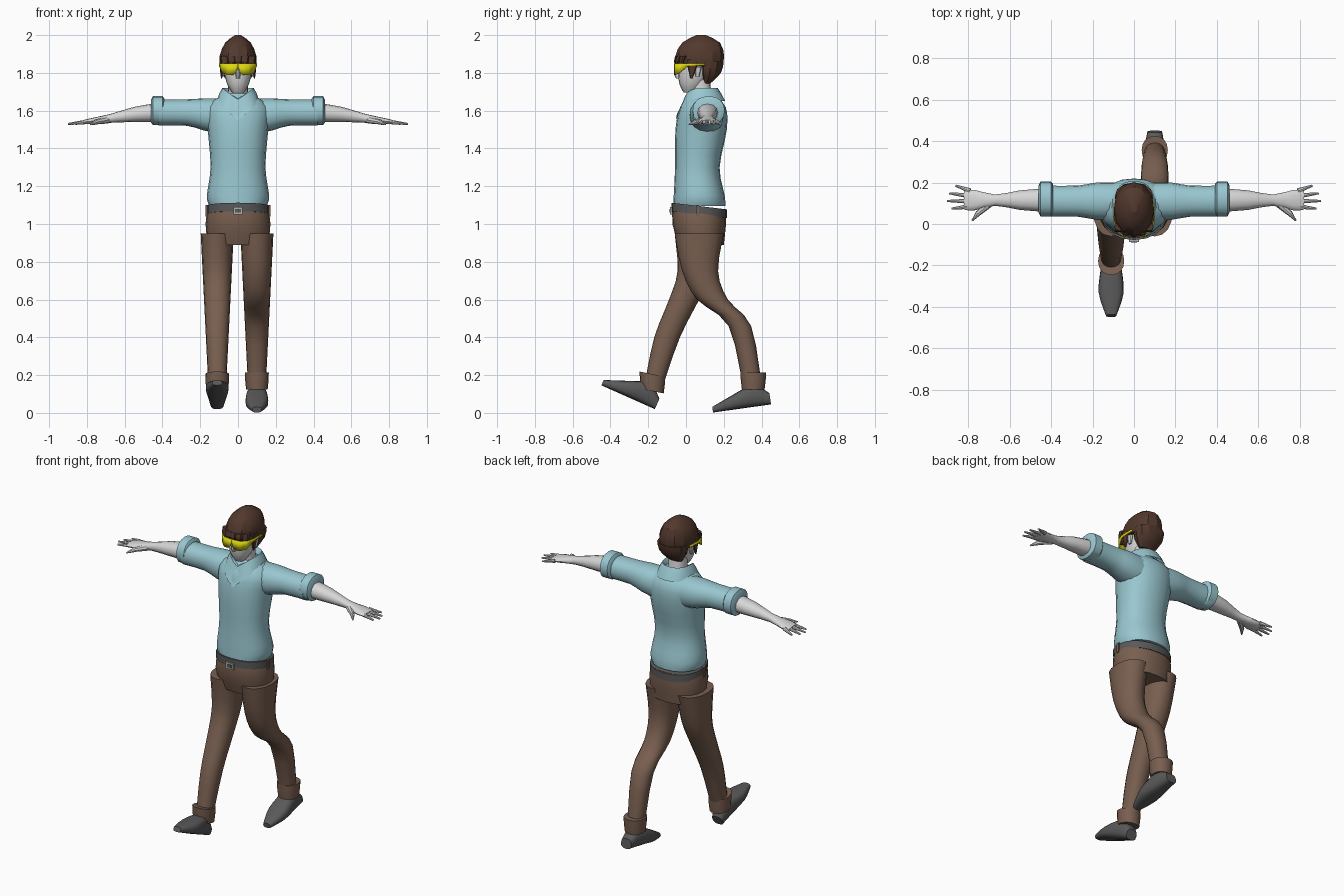
import bpy, bmesh
from math import sin, cos, pi, radians, copysign
from mathutils import Matrix, Vector

cube = bpy.data.objects.get("Cube")
if cube:
    bpy.data.objects.remove(cube, do_unlink=True)


def material(name, *colour):
    mat = bpy.data.materials.new(name)
    mat.use_nodes = True
    mat.diffuse_color = (*colour, 1)
    shader = mat.node_tree.nodes["Principled BSDF"]
    shader.inputs["Base Color"].default_value = (*colour, 1)
    return mat


skin = material("pale skin", .68, .68, .68)
shirt = material("light blue cloth", .32, .57, .63)
trousers = material("brown cloth", .19, .115, .08)
hair = material("dark brown hair", .085, .04, .026)
leather = material("dark grey leather", .1, .1, .1)
metal = material("buckle grey", .42, .42, .42)
yellow = material("yellow lens", .72, .68, .005)


def finish(name, bm, mat, mirror=False, angle=40):
    """Turn a bmesh into a shaded object, optionally mirrored across x."""
    bmesh.ops.recalc_face_normals(bm, faces=bm.faces)
    mesh = bpy.data.meshes.new(name)
    bm.to_mesh(mesh)
    bm.free()
    mesh.materials.append(mat)
    mesh.shade_smooth()
    mesh.set_sharp_from_angle(angle=radians(angle))
    obj = bpy.data.objects.new(name, mesh)
    bpy.context.scene.collection.objects.link(obj)
    if mirror:
        obj.modifiers.new("mirror", "MIRROR").use_mirror_merge = False
    return obj


def smooth_rings(rings, steps):
    """Add rings between the given ones along a smooth spline."""
    keys = [Vector(ring) for ring in rings]
    result = []
    for i in range(len(keys) - 1):
        start, end = keys[i], keys[i + 1]
        before = keys[max(i - 1, 0)]
        after = keys[min(i + 2, len(keys) - 1)]
        for step in range(steps):
            t = step / steps
            bend = (end - before) * (1 - t) - (after - start) * t
            straight = start.lerp(end, t * t * (3 - 2 * t))
            result.append(straight + bend * t * (1 - t) / 2)
    return result + [keys[-1]]


def loft(name, mat, rings, axis="z", side=0, sides=16, power=2.2, steps=1,
         tilt=0, droop=0, mirror=False, angle=40, place=None, caps=True):
    """Skin superellipse rings; side is the fixed coordinate of the centre line."""
    bm = bmesh.new()
    loops = []
    for i, (p, q, wide, deep) in enumerate(smooth_rings(rings, steps)):
        loop = []
        for k in range(sides):
            turn = 2 * pi * k / sides
            c, s = cos(turn), sin(turn)
            u = wide * copysign(abs(c) ** (2 / power), c)
            v = deep * copysign(abs(s) ** (2 / power), s)
            if axis == "z":
                sag = droop * (i + 1) * (1 - abs(c)) if s < 0 else 0
                point = (side + u, p + v, q + tilt * v - sag)
            elif axis == "x":
                point = (p, side + u, q + v)
            else:
                point = (side + u, p, q + v)
            loop.append(bm.verts.new(point))
        loops.append(loop)
    for low, high in zip(loops, loops[1:]):
        for k in range(sides):
            bm.faces.new((low[k - 1], low[k], high[k], high[k - 1]))
    if caps:
        bm.faces.new(loops[0])
        bm.faces.new(loops[-1])
    if place:
        bm.transform(place)
    return finish(name, bm, mat, mirror, angle)


def box(name, mat, centre, size, mirror=False):
    bm = bmesh.new()
    bmesh.ops.create_cube(bm, size=1)
    bm.transform(Matrix.Translation(centre) @ Matrix.Diagonal((*size, 1)))
    finish(name, bm, mat, mirror)


def rod(name, mat, start, end, thick, thin):
    """Tapered rod between two points, mirrored to the other side."""
    start, end = Vector(start), Vector(end)
    span = end - start
    bm = bmesh.new()
    bmesh.ops.create_cone(bm, cap_ends=True, segments=8, radius1=thick,
                          radius2=thin, depth=span.length)
    turn = span.to_track_quat("Z", "Y").to_matrix().to_4x4()
    bm.transform(Matrix.Translation((start + end) / 2) @ turn)
    finish(name, bm, mat, mirror=True)


# Hips
loft("hips", trousers, [(.07, 1.08, .16, .14), (.07, 1, .172, .142),
                        (.08, .89, .16, .12)], sides=20, steps=2)


# Striding legs with turned-up cuffs and pitched shoes
def stride(name, x, path, cuff, cuff_tilt, heel, pitch):
    loft(name + "_leg", trousers, [(y, z, .04 + .05 * z, depth) for y, z, depth in path],
         side=x, steps=3)
    y, z = cuff
    loft(name + "_cuff", trousers, [(y, z, .057, .06), (y, z + .05, .062, .066),
                                    (y, z + .09, .063, .068)], side=x, tilt=cuff_tilt)
    profile = [(0, .06, .035), (.08, .115, .05), (.2, .075, .06), (.31, .03, .025)]
    place = Matrix.Translation((x, *heel)) @ Matrix.Rotation(radians(pitch), 4, "X")
    loft(name + "_shoe", leather,
         [(-along, height / 2, wide, height / 2) for along, height, wide in profile],
         axis="y", power=2.8, steps=3, place=place)


stride("right", -.11,
       [(.07, .95, .13), (.05, .75, .095), (-.01, .6, .08), (-.1, .4, .068), (-.17, .15, .05)],
       cuff=(-.178, .115), cuff_tilt=-.2, heel=(-.165, .02), pitch=-24)
stride("left", .1,
       [(.07, .95, .13), (.075, .75, .095), (.14, .6, .082), (.285, .46, .06), (.35, .15, .05)],
       cuff=(.356, .123), cuff_tilt=0, heel=(.45, .045), pitch=8)

# Belt with buckle and loops
loft("belt", leather, [(.07, z, .165, .147) for z in (1.05, 1.095)], sides=20, tilt=-.12)
box("buckle", metal, (0, -.079, 1.07), (.05, .014, .04))
box("buckle_slot", leather, (0, -.085, 1.07), (.03, .006, .02))
box("belt_loop", trousers, (.163, .06, 1.07), (.016, .016, .06), mirror=True)

# Shirt body, sleeves and rolled cuffs
loft("shirt_body", shirt, [
    (.07, 1.095, .152, .138), (.07, 1.15, .165, .135), (.06, 1.3, .145, .118),
    (.08, 1.5, .16, .136), (.09, 1.62, .165, .12), (.085, 1.69, .07, .06)],
    sides=20, steps=3)
loft("sleeve", shirt, [
    (.08, 1.57, .09, .095), (.18, 1.58, .09, .085), (.27, 1.59, .075, .07),
    (.42, 1.59, .075, .069)], axis="x", side=.11, steps=2, mirror=True)
loft("sleeve_cuff", shirt, [
    (.39, 1.597, .072, .066), (.4, 1.6, .085, .077), (.45, 1.6, .085, .077),
    (.46, 1.597, .065, .06)], axis="x", side=.12, mirror=True)

# Draped collar, dropping to a point at the front
loft("collar", shirt, [
    (.08, 1.65, .056, .056), (.08, 1.705, .07, .072), (.08, 1.72, .083, .088),
    (.08, 1.69, .1, .107), (.077, 1.65, .113, .131)],
    sides=20, droop=.02, caps=False)

# Forearms, palms and fingers
loft("forearm_and_palm", skin, [
    (.43, 1.59, .056, .05), (.55, 1.58, .047, .04), (.67, 1.56, .027, .024),
    (.77, 1.545, .05, .017), (.82, 1.54, .045, .01)],
    axis="x", side=.115, sides=12, steps=2, mirror=True)
for i, tip in enumerate((.86, .89, .9, .88)):
    rod("finger_%d" % i, skin, (.79, .16 - .025 * i, 1.542),
        (tip, .185 - .037 * i, 1.53), .0125, .005)
rod("thumb_base", skin, (.69, .105, 1.552), (.755, .048, 1.54), .02, .013)
rod("thumb_tip", skin, (.75, .053, 1.54), (.78, .016, 1.527), .014, .004)

# Neck, head, nose and ears
loft("neck", skin, [(.09, 1.62, .055, .055), (.07, 1.79, .052, .052)])
loft("head", skin, [(.02, 1.695, .03, .032), (.03, 1.74, .058, .065),
                    (.05, 1.82, .075, .093), (.065, 1.92, .07, .09)], steps=2)
loft("nose", skin, [(-.04, 1.77, .01, .012), (-.043, 1.79, .013, .02),
                    (-.038, 1.845, .007, .01)], sides=8)
loft("ear", skin, [(.06, 1.78, .006, .01), (.065, 1.83, .012, .018)],
     side=.08, sides=8, mirror=True)

# Hair: crown, nape, side locks and fringe strands
loft("hair_crown", hair, [
    (.075, 1.835, .094, .117), (.073, 1.89, .097, .129), (.08, 1.96, .068, .1),
    (.08, 2, .015, .025)], sides=12, steps=2, angle=25)
loft("hair_nape", hair, [
    (.13, 1.86, .093, .07), (.125, 1.8, .085, .06), (.11, 1.745, .05, .02)],
    sides=12, steps=2, angle=25)
loft("side_lock", hair, [(.035, 1.87, .011, .035), (.033, 1.82, .009, .022),
                         (.028, 1.77, .003, .005)],
     side=.087, sides=8, mirror=True, angle=25)
for i in range(-2, 3):
    x = .035 * i
    bow = 5 * x * x
    y = bow - .05
    loft("fringe_strand_%d" % (i + 3), hair, [
        (y + .012, 1.89, .024, .02), (y, 1.86, .021, .014),
        (y, 1.84 - bow, .006, .006)], side=x, sides=8, angle=25)

# Wraparound glasses: lens columns tapering into a temple arm
bm = bmesh.new()
columns = []
for x, y, height in ((0, -.064, .02), (.01, -.064, .045), (.025, -.063, .06), (.055, -.06, .06),
                     (.085, -.035, .05), (.1, .01, .014), (.1, .1, .01)):
    columns.append([bm.verts.new((x, y, z)) for z in (1.85, 1.85 - height)])
for (top, low), (next_top, next_low) in zip(columns, columns[1:]):
    bm.faces.new((top, low, next_low, next_top))
glasses = finish("glasses", bm, yellow, mirror=True, angle=30)
glasses.modifiers.new("thickness", "SOLIDIFY").thickness = .006
